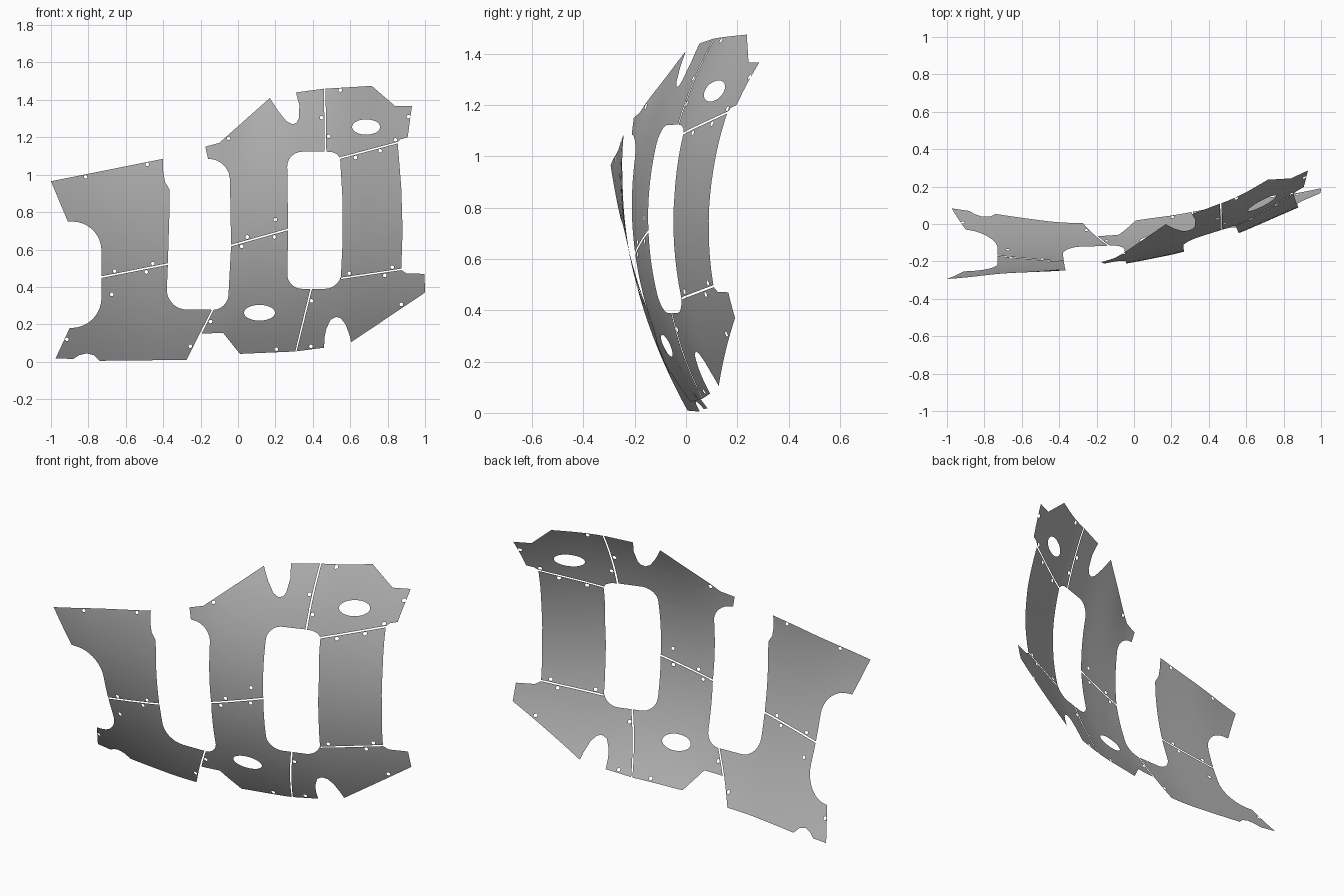
import bpy
import bmesh
import math
from mathutils import Vector
from mathutils.geometry import interpolate_bezier

default_cube = bpy.data.objects.get("Cube")
if default_cube:
    bpy.data.objects.remove(default_cube, do_unlink=True)

GAP_HOLE_RADIUS = 0.01
GRID = 0.05

# One flat sheet-metal grey for every panel
steel = bpy.data.materials.new("sheet_grey")
steel.use_nodes = True
grey = (0.46, 0.46, 0.46, 1)
steel.diffuse_color = grey
steel.node_tree.nodes["Principled BSDF"].inputs["Base Color"].default_value = grey

# Bend of the sheet: x, deepest y, height of the deepest point, curvature
BEND = [
    (-0.95, -0.297, 1.12, 0.31),
    (-0.73, -0.265, 1, 0.32),
    (-0.38, -0.25, 0.93, 0.3),
    (-0.12, -0.225, 0.85, 0.33),
    (0, -0.205, 0.78, 0.41),
    (0.27, -0.15, 0.76, 0.41),
    (0.55, -0.055, 0.75, 0.38),
    (0.87, 0.085, 0.72, 0.42),
    (1, 0.14, 0.72, 0.42),
]


def bend_at(x, z):
    """Depth of the bent sheet at one place, from the nearest two stations."""
    left, right = BEND[0], BEND[1]
    for a, b in zip(BEND, BEND[1:]):
        if x >= a[0]:
            left, right = a, b
    t = (x - left[0]) / (right[0] - left[0])
    low, centre, curve = (p + (q - p) * t for p, q in zip(left[1:], right[1:]))
    return low + curve * (z - centre) ** 2


def sheet_depth(x, z):
    """Average a few neighbouring depths so the sheet bends smoothly."""
    offsets = [i * 0.02 for i in range(-4, 5)]
    return sum(bend_at(x + o, z) for o in offsets) / len(offsets)


def rounded(points):
    """Turn corners written as (x, z, reach) into round fillets."""
    result = []
    for i, point in enumerate(points):
        corner = Vector((point[0], 0, point[1]))
        if len(point) == 2:
            result.append(corner)
            continue
        before, after = points[i - 1], points[(i + 1) % len(points)]
        start = (Vector((before[0], 0, before[1])) - corner).normalized() * point[2]
        end = (Vector((after[0], 0, after[1])) - corner).normalized() * point[2]
        result += interpolate_bezier(corner + start, corner + start * 0.45,
                                     corner + end * 0.45, corner + end, 10)
    return result


def ellipse(x, z, rx, rz, steps):
    angles = [math.tau * i / steps for i in range(steps)]
    return [Vector((x + rx * math.cos(a), 0, z + rz * math.sin(a))) for a in angles]


def make_panel(name, outline, rivets=(), window=None):
    """Fill an outline with its holes, cut it into a fine grid, then bend it."""
    loops = [rounded(outline)]
    loops += [ellipse(x, z, GAP_HOLE_RADIUS, GAP_HOLE_RADIUS, 10) for x, z in rivets]
    if window:
        loops.append(ellipse(*window, 32))

    bm = bmesh.new()
    edges = []
    for loop in loops:
        verts = [bm.verts.new(p) for p in loop]
        edges += [bm.edges.new((verts[i - 1], verts[i])) for i in range(len(verts))]
    bmesh.ops.triangle_fill(bm, edges=edges, use_beauty=True, normal=(0, -1, 0))

    for axis in (Vector((1, 0, 0)), Vector((0, 0, 1))):
        for i in range(-20, 31):
            bmesh.ops.bisect_plane(bm, geom=bm.verts[:] + bm.edges[:] + bm.faces[:],
                                   plane_co=axis * (i * GRID), plane_no=axis, dist=1e-5)
    bm.normal_update()
    for face in bm.faces:
        if face.normal.y > 0:
            face.normal_flip()
        face.smooth = True
    for v in bm.verts:
        v.co.y = sheet_depth(v.co.x, v.co.z)

    mesh = bpy.data.meshes.new(name)
    bm.to_mesh(mesh)
    bm.free()
    mesh.materials.append(steel)
    panel = bpy.data.objects.new(name, mesh)
    bpy.context.collection.objects.link(panel)


# Detached-looking right wing: flared top and notched foot
make_panel(
    "right_wing_upper",
    [(-1, 0.965), (-0.4, 1.085), (-0.4, 1.02), (-0.39, 0.96), (-0.365, 0.92),
     (-0.365, 0.85), (-0.375, 0.527), (-0.73, 0.457), (-0.73, 0.745, 0.15), (-0.91, 0.75)],
    rivets=[(-0.815, 0.988), (-0.485, 1.055), (-0.455, 0.525), (-0.66, 0.485)])
make_panel(
    "right_wing_lower",
    [(-0.73, 0.448), (-0.375, 0.518), (-0.385, 0.28, 0.11), (-0.139, 0.278),
     (-0.205, 0.15), (-0.275, 0.01), (-0.74, 0.005), (-0.77, 0.035), (-0.81, 0.045),
     (-0.85, 0.035), (-0.88, 0.015), (-0.975, 0.018), (-0.9, 0.18), (-0.73, 0.19, 0.15)],
    rivets=[(-0.49, 0.48), (-0.675, 0.36), (-0.915, 0.12), (-0.255, 0.083)])

# Centre column with its foot and shoulder
make_panel(
    "centre_lower",
    [(-0.13, 0.278), (-0.055, 0.285, 0.07), (-0.037, 0.617), (0.268, 0.703),
     (0.262, 0.39, 0.08), (0.387, 0.39), (0.306, 0.055), (0.01, 0.042),
     (-0.08, 0.155), (-0.195, 0.15)],
    rivets=[(-0.147, 0.215), (0.02, 0.617), (0.195, 0.667), (0.205, 0.067)],
    window=(0.115, 0.262, 0.083, 0.042))
make_panel(
    "centre_upper",
    [(-0.037, 0.626), (0.268, 0.712), (0.262, 1.122, 0.08), (0.463, 1.124),
     (0.46, 1.46), (0.31, 1.44), (0.328, 1.37), (0.325, 1.3), (0.313, 1.277),
     (0.29, 1.27), (0.26, 1.285), (0.215, 1.34), (0.17, 1.41), (-0.1, 1.17),
     (-0.175, 1.15), (-0.16, 1.085), (-0.045, 1.075, 0.1)],
    rivets=[(0.2, 0.76), (0.05, 0.667), (0.447, 1.305), (-0.05, 1.195)])

# Left column between its head and foot
make_panel(
    "left_head",
    [(0.468, 1.46), (0.715, 1.475), (0.84, 1.367), (0.93, 1.367), (0.907, 1.2),
     (0.87, 1.19), (0.855, 1.176), (0.543, 1.093), (0.53, 1.11), (0.5, 1.122),
     (0.472, 1.123)],
    rivets=[(0.547, 1.452), (0.912, 1.31), (0.485, 1.205), (0.842, 1.186)],
    window=(0.685, 1.255, 0.075, 0.041))
make_panel(
    "left_column",
    [(0.546, 1.085), (0.854, 1.167), (0.873, 0.93), (0.88, 0.7), (0.873, 0.498),
     (0.55, 0.45), (0.558, 0.62), (0.56, 0.85)],
    rivets=[(0.628, 1.092), (0.76, 1.128), (0.595, 0.473), (0.825, 0.506)])
make_panel(
    "left_foot",
    [(0.55, 0.442), (0.873, 0.49), (0.9, 0.472), (0.997, 0.47), (1, 0.37),
     (0.605, 0.105), (0.597, 0.14), (0.575, 0.2), (0.55, 0.232), (0.525, 0.24),
     (0.495, 0.225), (0.472, 0.175), (0.463, 0.13), (0.46, 0.075), (0.313, 0.056),
     (0.396, 0.39), (0.545, 0.39, 0.08)],
    rivets=[(0.393, 0.325), (0.39, 0.082), (0.873, 0.307), (0.785, 0.462)])
